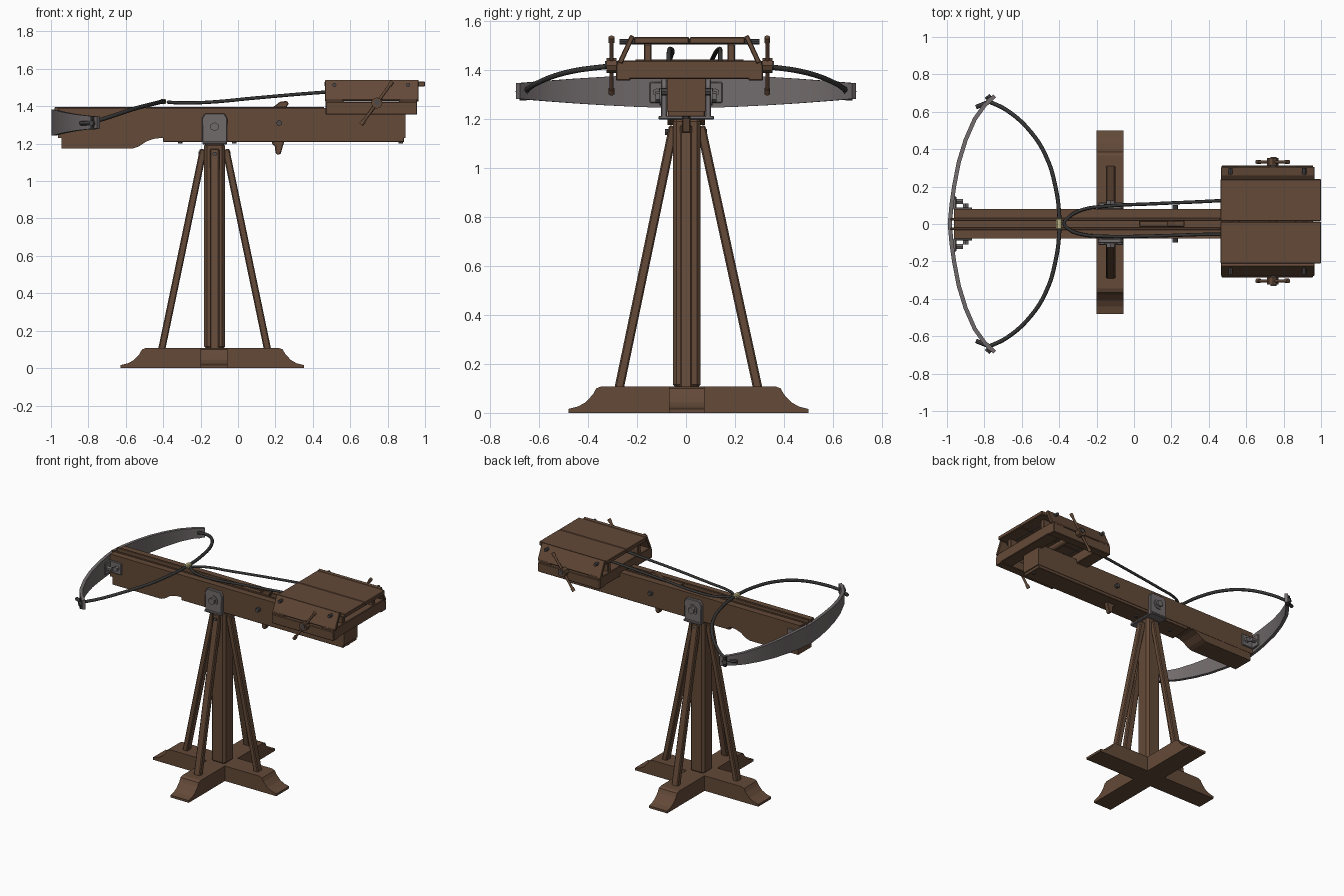
import bpy, bmesh, math
from mathutils import Vector, Matrix

if "Cube" in bpy.data.objects:
    bpy.data.objects.remove(bpy.data.objects["Cube"])


def material(name, rgb):
    m = bpy.data.materials.new(name)
    m.diffuse_color = (*rgb, 1)
    m.use_nodes = True
    m.node_tree.nodes["Principled BSDF"].inputs["Base Color"].default_value = m.diffuse_color
    return m


WOOD = material("brown wood", (0.125, 0.067, 0.039))
STEEL = material("grey steel", (0.165, 0.145, 0.148))
IRON = material("dark iron", (0.075, 0.068, 0.07))
ROPE = material("dark rope", (0.036, 0.035, 0.034))
BIND = material("straw binding", (0.56, 0.50, 0.25))


def finish(name, bm, mat, bevel=0.0, smooth=False):
    bmesh.ops.recalc_face_normals(bm, faces=bm.faces)
    me = bpy.data.meshes.new(name)
    bm.to_mesh(me)
    bm.free()
    me.materials.append(mat)
    ob = bpy.data.objects.new(name, me)
    bpy.context.collection.objects.link(ob)
    if bevel:
        mod = ob.modifiers.new("bevel", 'BEVEL')
        mod.width, mod.segments = bevel, 1
    if smooth:
        bpy.ops.object.select_all(action='DESELECT')
        ob.select_set(True)
        bpy.context.view_layer.objects.active = ob
        bpy.ops.object.shade_smooth_by_angle(angle=math.radians(40))
    return ob


def box(name, x, y, z, mat=WOOD, bevel=0.004):
    bm = bmesh.new()
    size = [b - a for a, b in (x, y, z)]
    mid = [(a + b) / 2 for a, b in (x, y, z)]
    bmesh.ops.create_cube(bm, size=1, matrix=Matrix.Translation(mid) @ Matrix.Diagonal((*size, 1)))
    return finish(name, bm, mat, bevel)


def prism(name, pts, axis, a, b, mat=WOOD, bevel=0.0):
    """Extrude a 2D profile along an axis from a to b."""
    place = {'x': lambda p, t: (t, *p), 'y': lambda p, t: (p[0], t, p[1])}[axis]
    bm = bmesh.new()
    rings = [[bm.verts.new(place(p, t)) for p in pts] for t in (a, b)]
    n = len(pts)
    for r in rings:
        bm.faces.new(r)
    for i in range(n):
        j = (i + 1) % n
        bm.faces.new((rings[0][i], rings[0][j], rings[1][j], rings[1][i]))
    return finish(name, bm, mat, bevel)


def rod(name, p, q, r, mat=WOOD, sides=12, r2=None):
    p, q = Vector(p), Vector(q)
    bm = bmesh.new()
    m = Matrix.Translation((p + q) / 2) @ (q - p).to_track_quat('Z', 'Y').to_matrix().to_4x4()
    bmesh.ops.create_cone(bm, cap_ends=True, segments=sides, radius1=r, radius2=r if r2 is None else r2,
                          depth=(q - p).length, matrix=m)
    return finish(name, bm, mat, smooth=sides > 8)


def beam(name, p, q, w, d, side, bevel=0.006):
    """Square timber from p to q; side is the direction of width w."""
    p, q, u = Vector(p), Vector(q), Vector(side)
    v = (q - p).normalized().cross(u)
    bm = bmesh.new()
    rings = [[bm.verts.new(c + u * (w / 2 * s) + v * (d / 2 * t))
              for s, t in ((-1, -1), (1, -1), (1, 1), (-1, 1))] for c in (p, q)]
    for r in rings:
        bm.faces.new(r)
    for i in range(4):
        j = (i + 1) % 4
        bm.faces.new((rings[0][i], rings[0][j], rings[1][j], rings[1][i]))
    return finish(name, bm, WOOD, bevel)


def cord(name, pts, r):
    cu = bpy.data.curves.new(name, 'CURVE')
    cu.dimensions, cu.bevel_depth, cu.bevel_resolution = '3D', r, 2
    cu.resolution_u, cu.use_fill_caps = 6, True
    sp = cu.splines.new('BEZIER')
    sp.bezier_points.add(len(pts) - 1)
    for bp, p in zip(sp.bezier_points, pts):
        bp.co = p
        bp.handle_left_type = bp.handle_right_type = 'AUTO'
    cu.materials.append(ROPE)
    ob = bpy.data.objects.new(name, cu)
    bpy.context.collection.objects.link(ob)


CX = -0.125  # axis of the stand

# Cross feet with scooped ends
half = [(0.49, 0.0), (0.49, 0.016), (0.45, 0.026), (0.42, 0.043), (0.39, 0.075), (0.376, 0.1), (0.355, 0.108)]
foot = half + [(-a, z) for a, z in reversed(half)]
prism("foot_lengthwise", [(a - 0.137, z) for a, z in foot], 'y', -0.07, 0.075)
prism("foot_crosswise", [(a + 0.01, z) for a, z in foot], 'x', -0.2, -0.055)

# Post and four leaning struts
box("post", (CX - 0.056, CX + 0.056), (-0.054, 0.06), (0.1, 1.205), bevel=0.016)
for i, (dx, dy) in enumerate(((1, 0), (-1, 0), (0, 1), (0, -1))):
    oy = 0.01 if dy else 0.0
    beam(f"strut_{i}", (CX + dx * 0.285, dy * 0.285 + oy, 0.09), (CX + dx * 0.06, dy * 0.055 + oy / 2, 1.17),
         0.05, 0.038, (abs(dy), abs(dx), 0))
    rod(f"strut_peg_{i}", (CX + dx * 0.04, dy * 0.04, 1.145), (CX + dx * 0.085, dy * 0.085, 1.145), 0.012, IRON, 8)

# Stock with a bolt groove, keel strip and deeper nose block
section = [(-0.077, 1.23), (0.079, 1.23), (0.079, 1.39), (0.02, 1.39), (0.02, 1.372),
           (-0.018, 1.372), (-0.018, 1.39), (-0.077, 1.39)]
prism("stock", section, 'x', -0.962, 0.895)
box("stock_keel", (-0.4, 0.888), (-0.075, 0.077), (1.208, 1.232), bevel=0.003)
nose = [(-0.945, 1.175), (-0.56, 1.175), (-0.53, 1.185), (-0.49, 1.212), (-0.45, 1.226), (-0.4, 1.232), (-0.945, 1.232)]
prism("nose_block", nose, 'y', -0.075, 0.077)
for s in (-1, 1):
    box("groove_rail", (-0.98, 0.46), (s * 0.026 - 0.006, s * 0.026 + 0.006), (1.37, 1.396), bevel=0.002)
for x in (-0.31, -0.02, 0.87):
    rod("keel_bolt", (x, 0, 1.2), (x, 0, 1.22), 0.012, IRON, 8)

# Swivel yoke that holds the stock
plate = [(-0.066, 1.2), (0.066, 1.2), (0.068, 1.335), (0.052, 1.362), (-0.052, 1.362), (-0.068, 1.335)]
for s in (-1, 1):
    prism("yoke_cheek", [(CX + a, z) for a, z in plate], 'y', s * 0.078, s * 0.102, STEEL, 0.004)
    rod("yoke_washer", (CX, s * 0.1, 1.29), (CX, s * 0.108, 1.29), 0.036, STEEL, 16)
    rod("yoke_nut", (CX, s * 0.1, 1.29), (CX, s * 0.125, 1.29), 0.024, STEEL, 6)
box("yoke_base", (CX - 0.066, CX + 0.066), (-0.112, 0.114), (1.196, 1.212), STEEL)

# Trigger lever through the stock with its pivot
lever = [(0.2, 1.15), (0.212, 1.14), (0.228, 1.145), (0.238, 1.18), (0.25, 1.22), (0.25, 1.38), (0.272, 1.415),
         (0.26, 1.428), (0.225, 1.425), (0.2, 1.405), (0.18, 1.39), (0.182, 1.2), (0.198, 1.185)]
prism("trigger_lever", lever, 'y', -0.016, 0.018, bevel=0.004)
rod("trigger_pivot", (0.22, -0.1, 1.31), (0.22, 0.102, 1.31), 0.015, IRON, 8)
box("trigger_slot_cover", (0.03, 0.18), (-0.014, 0.016), (1.365, 1.393), bevel=0.002)

# Steel bow, tapering towards its tips
arm = [(-0.985, 0), (-0.976, 0.1), (-0.962, 0.2), (-0.937, 0.33), (-0.9, 0.45), (-0.852, 0.56), (-0.8, 0.633), (-0.745, 0.685)]
path = [(x, -y) for x, y in reversed(arm[1:])] + arm
bm = bmesh.new()
rings = []
for i, (x, y) in enumerate(path):
    a, b = path[max(i - 1, 0)], path[min(i + 1, len(path) - 1)]
    n = Vector((b[1] - a[1], a[0] - b[0])).normalized() * 0.011
    h = 0.07 - 0.038 * (abs(y) / 0.685) ** 1.6
    rings.append([bm.verts.new((x + n.x * s, y + n.y * s, 1.313 + h * t))
                  for s, t in ((-1, -1), (1, -1), (1, 1), (-1, 1))])
for r, q in zip(rings, rings[1:]):
    for i in range(4):
        j = (i + 1) % 4
        bm.faces.new((r[i], r[j], q[j], q[i]))
bm.faces.new(rings[0])
bm.faces.new(rings[-1])
finish("bow", bm, STEEL, smooth=True)

for s in (-1, 1):
    # Angle brackets holding the bow
    box("bow_bracket_side", (-0.965, -0.865), sorted((s * 0.076, s * 0.089)), (1.265, 1.35), STEEL)
    box("bow_bracket_face", (-0.968, -0.95), sorted((s * 0.08, s * 0.148)), (1.265, 1.35), STEEL)
    rod("bracket_side_bolt", (-0.9, s * 0.08, 1.308), (-0.9, s * 0.11, 1.308), 0.018, STEEL, 6)
    rod("bracket_face_bolt", (-0.96, s * 0.12, 1.308), (-0.915, s * 0.12, 1.308), 0.016, STEEL, 6)
    # Tip plates with string pins
    rod("bow_tip_pin", (-0.845, s * 0.625, 1.31), (-0.77, s * 0.655, 1.31), 0.012, IRON, 8)
    rod("bow_tip_loop", (-0.775, s * 0.665, 1.275), (-0.775, s * 0.665, 1.345), 0.014, ROPE, 8)
    rod("bow_tip_stud", (-0.765, s * 0.66, 1.31), (-0.785, s * 0.685, 1.31), 0.016, IRON, 8)

# Bow string with its centre binding
side = [(-0.775, 0.655, 1.315), (-0.68, 0.608, 1.345), (-0.55, 0.49, 1.388), (-0.465, 0.35, 1.41),
        (-0.418, 0.19, 1.422), (-0.4, 0.05, 1.426)]
cord("bow_string", [(x, -y, z) for x, y, z in side] + side[::-1], 0.011)
box("string_binding", (-0.416, -0.384), (-0.03, 0.03), (1.412, 1.44), BIND, 0.006)

# Draw rope looping from the string back to the windlass
cord("draw_rope", [(0.765, 0.14, 1.425), (0.735, 0.14, 1.468), (0.6, 0.135, 1.483), (0.46, 0.125, 1.475), (0.1, 0.108, 1.445),
                   (-0.15, 0.095, 1.422), (-0.28, 0.075, 1.418), (-0.35, 0.035, 1.42), (-0.373, 0.004, 1.422),
                   (-0.35, -0.027, 1.42), (-0.28, -0.055, 1.418), (-0.15, -0.066, 1.422), (0.1, -0.064, 1.445),
                   (0.46, -0.055, 1.475), (0.6, -0.06, 1.483), (0.735, -0.07, 1.468), (0.765, -0.07, 1.425)], 0.009)

# Windlass housing: lower frame
YC = 0.014
for s in (-1, 1):
    box("housing_rail", (0.468, 0.958), sorted((YC + s * 0.24, YC + s * 0.3)), (1.355, 1.423))
    # leaning side board
    beam("housing_side_board", (0.716, YC + s * 0.283, 1.428), (0.716, YC + s * 0.232, 1.538), 0.5, 0.02, (1, 0, 0), 0.003)
    for x in (0.51, 0.92):
        box("housing_post", (x - 0.03, x + 0.03), sorted((YC + s * 0.155, YC + s * 0.185)), (1.43, 1.505))
    # lid plank
    box("lid_plank", (0.462, 1.0), sorted((YC + s * 0.001, YC + s * 0.226)), (1.505, 1.533))
for x in (0.515, 0.91):
    box("housing_crossbar", (x - 0.048, x + 0.048), (YC - 0.295, YC + 0.295), (1.362, 1.438))
    rod("lid_dowel", (x, YC - 0.285, 1.514), (x, YC + 0.285, 1.514), 0.011, IRON, 8)

# Windlass axle and crank handles
rod("windlass_drum", (0.745, YC - 0.22, 1.42), (0.745, YC + 0.22, 1.42), 0.022, WOOD, 12)
rod("windlass_axle", (0.745, YC - 0.345, 1.42), (0.745, YC + 0.345, 1.42), 0.016, IRON, 12)
for s in (-1, 1):
    y = YC + s * 0.318
    c, d = Vector((0.742, y, 1.417)), Vector((0.082, 0, 0.113))
    rod("crank_hub", (0.742, y - 0.02, 1.417), (0.742, y + 0.02, 1.417), 0.03, WOOD, 8)
    rod("crank_bar", c - d, c + d, 0.0085, WOOD, 10)
    for t in (-1, 1):
        rod("crank_knob", c + d * t * 0.84, c + d * t * 1.02, 0.012, WOOD, 10)
